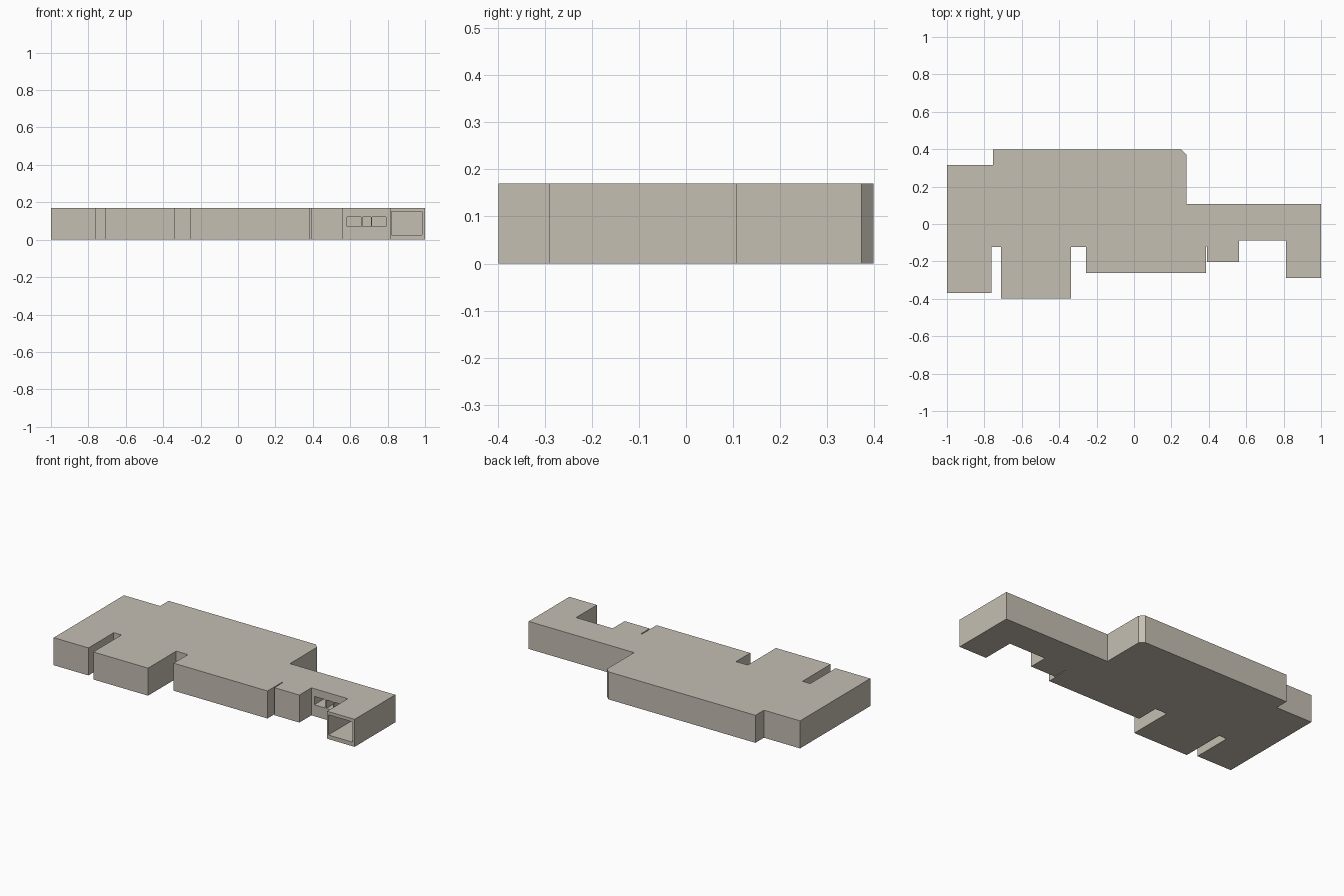
import bpy, bmesh

if "Cube" in bpy.data.objects:
    bpy.data.objects.remove(bpy.data.objects["Cube"])

HEIGHT = 0.17

stone = bpy.data.materials.new("warm_beige")
stone.diffuse_color = (0.56, 0.52, 0.45, 1)
stone.use_nodes = True
stone.node_tree.nodes["Principled BSDF"].inputs["Base Color"].default_value = stone.diffuse_color


def prism(name, outline, z0, z1):
    """Extrude a flat outline upward into a solid."""
    bm = bmesh.new()
    face = bm.faces.new([bm.verts.new((x, y, z0)) for x, y in outline])
    top = bmesh.ops.extrude_face_region(bm, geom=[face])["geom"]
    bmesh.ops.translate(bm, vec=(0, 0, z1 - z0),
                        verts=[v for v in top if isinstance(v, bmesh.types.BMVert)])
    bmesh.ops.recalc_face_normals(bm, faces=bm.faces)
    mesh = bpy.data.meshes.new(name)
    bm.to_mesh(mesh)
    bm.free()
    mesh.materials.append(stone)
    obj = bpy.data.objects.new(name, mesh)
    bpy.context.collection.objects.link(obj)
    return obj


# House body: floor plan outline with notches and a thin slit
plan = [
    (-1, 0.315), (-0.753, 0.315), (-0.753, 0.398), (0.252, 0.398), (0.28, 0.372),
    (0.28, 0.107), (1, 0.107), (1, -0.29), (0.812, -0.29), (0.812, -0.087),
    (0.562, -0.087), (0.562, -0.204), (0.391, -0.204), (0.391, -0.12),
    (0.385, -0.12), (0.385, -0.262), (-0.256, -0.262), (-0.256, -0.123),
    (-0.336, -0.123), (-0.336, -0.398), (-0.71, -0.398), (-0.71, -0.123),
    (-0.763, -0.123), (-0.763, -0.37), (-1, -0.37),
]
house = prism("house_body", plan, 0, HEIGHT)

# Recessed openings: x range, front y, back y, z range
openings = {
    "garage_opening": (0.82, 0.985, -0.29, 0.09, 0.025, 0.15),
    "window_left": (0.582, 0.657, -0.087, 0.05, 0.07, 0.122),
    "window_middle": (0.665, 0.71, -0.087, 0.05, 0.07, 0.122),
    "window_right": (0.717, 0.79, -0.087, 0.05, 0.07, 0.122),
}
for name, (x0, x1, front, back, z0, z1) in openings.items():
    y0 = front - 0.02
    cutter = prism(name + "_cutter", [(x0, y0), (x1, y0), (x1, back), (x0, back)], z0, z1)
    cutter.hide_render = True
    cutter.hide_viewport = False
    cutter.display_type = 'WIRE'
    mod = house.modifiers.new(name, 'BOOLEAN')
    mod.operation = 'DIFFERENCE'
    mod.solver = 'EXACT'
    mod.object = cutter

# Apply the cuts, then remove the cutters
bpy.context.view_layer.objects.active = house
for mod in list(house.modifiers):
    cutter = mod.object
    bpy.ops.object.modifier_apply(modifier=mod.name)
    bpy.data.objects.remove(cutter)
